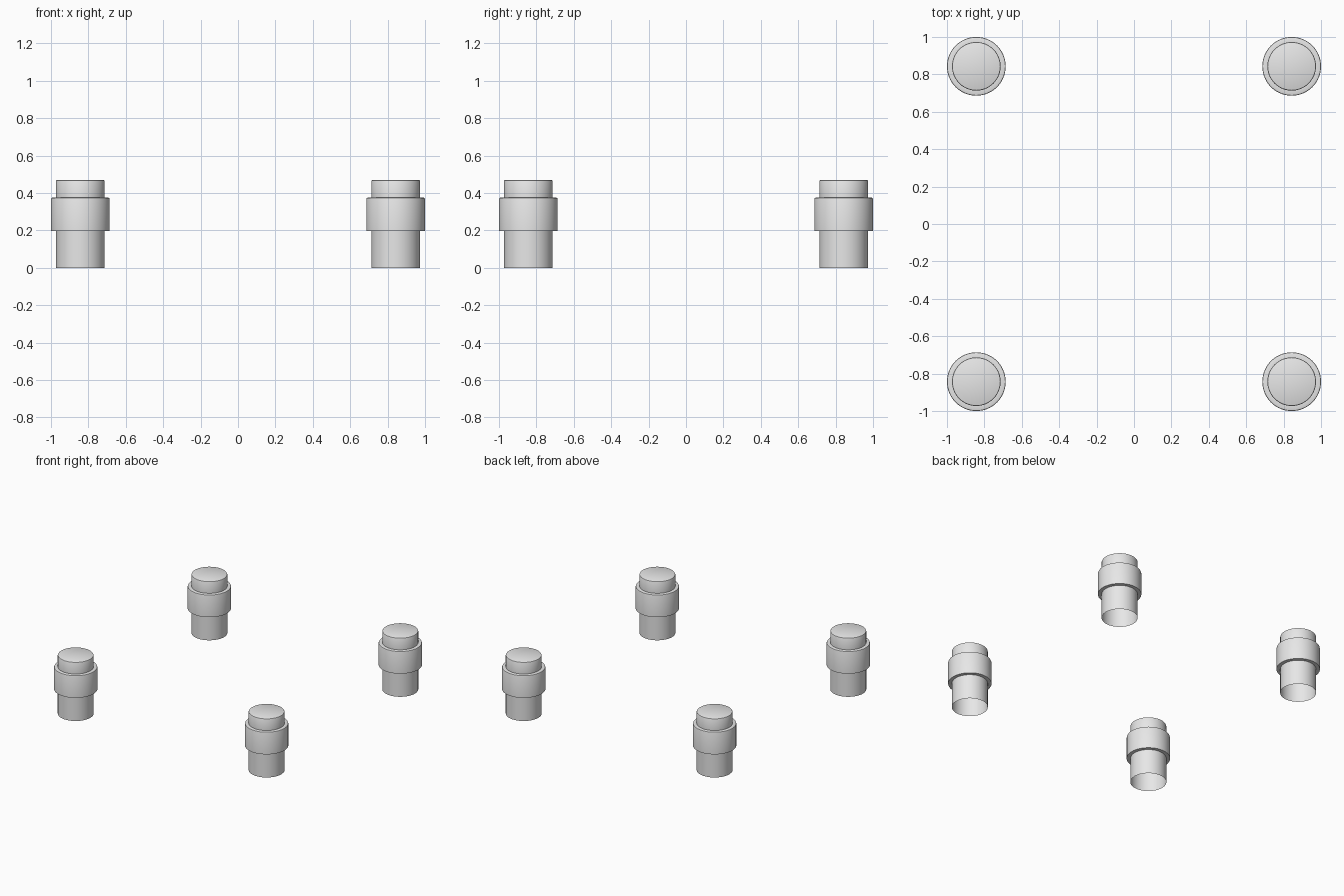
import bpy
import bmesh
import math

cube = bpy.data.objects.get("Cube")
if cube:
    bpy.data.objects.remove(cube, do_unlink=True)

SPACING = 0.843
SEGMENTS = 64

grey = bpy.data.materials.new("light_grey")
grey.use_nodes = True
grey.diffuse_color = (0.8, 0.8, 0.8, 1)
grey.node_tree.nodes["Principled BSDF"].inputs["Base Color"].default_value = grey.diffuse_color


def lathe(name, profile, x, y):
    """Spin a (radius, height) profile around the upright axis."""
    bm = bmesh.new()
    verts = [bm.verts.new((r, 0, z)) for r, z in profile]
    edges = [bm.edges.new(pair) for pair in zip(verts, verts[1:])]
    bmesh.ops.spin(bm, geom=verts + edges, cent=(0, 0, 0), axis=(0, 0, 1),
                   angle=math.tau, steps=SEGMENTS, use_duplicate=False)
    bmesh.ops.remove_doubles(bm, verts=bm.verts, dist=0.0001)
    bmesh.ops.recalc_face_normals(bm, faces=bm.faces)
    # An open shell needs its outward direction checked explicitly
    side = max(bm.faces, key=lambda f: f.calc_area())
    centre = side.calc_center_median()
    if side.normal.x * centre.x + side.normal.y * centre.y < 0:
        bmesh.ops.reverse_faces(bm, faces=bm.faces)
    mesh = bpy.data.meshes.new(name)
    bm.to_mesh(mesh)
    bm.free()
    mesh.materials.append(grey)
    obj = bpy.data.objects.new(name, mesh)
    obj.location = (x, y, 0)
    bpy.context.collection.objects.link(obj)
    bpy.ops.object.select_all(action="DESELECT")
    obj.select_set(True)
    bpy.context.view_layer.objects.active = obj
    bpy.ops.object.shade_smooth_by_angle(angle=math.radians(30))


# Hollow foot: open underneath, stepped collar, rounded rims, closed top
foot = [(0.13, 0), (0.13, 0.197), (0.157, 0.197), (0.157, 0.367),
        (0.155, 0.373), (0.149, 0.375), (0.13, 0.375), (0.13, 0.463),
        (0.128, 0.467), (0.124, 0.469), (0, 0.469)]

for depth, y in (("front", -SPACING), ("back", SPACING)):
    for side, x in (("left", SPACING), ("right", -SPACING)):
        lathe(f"{depth}_{side}_foot", foot, x, y)
